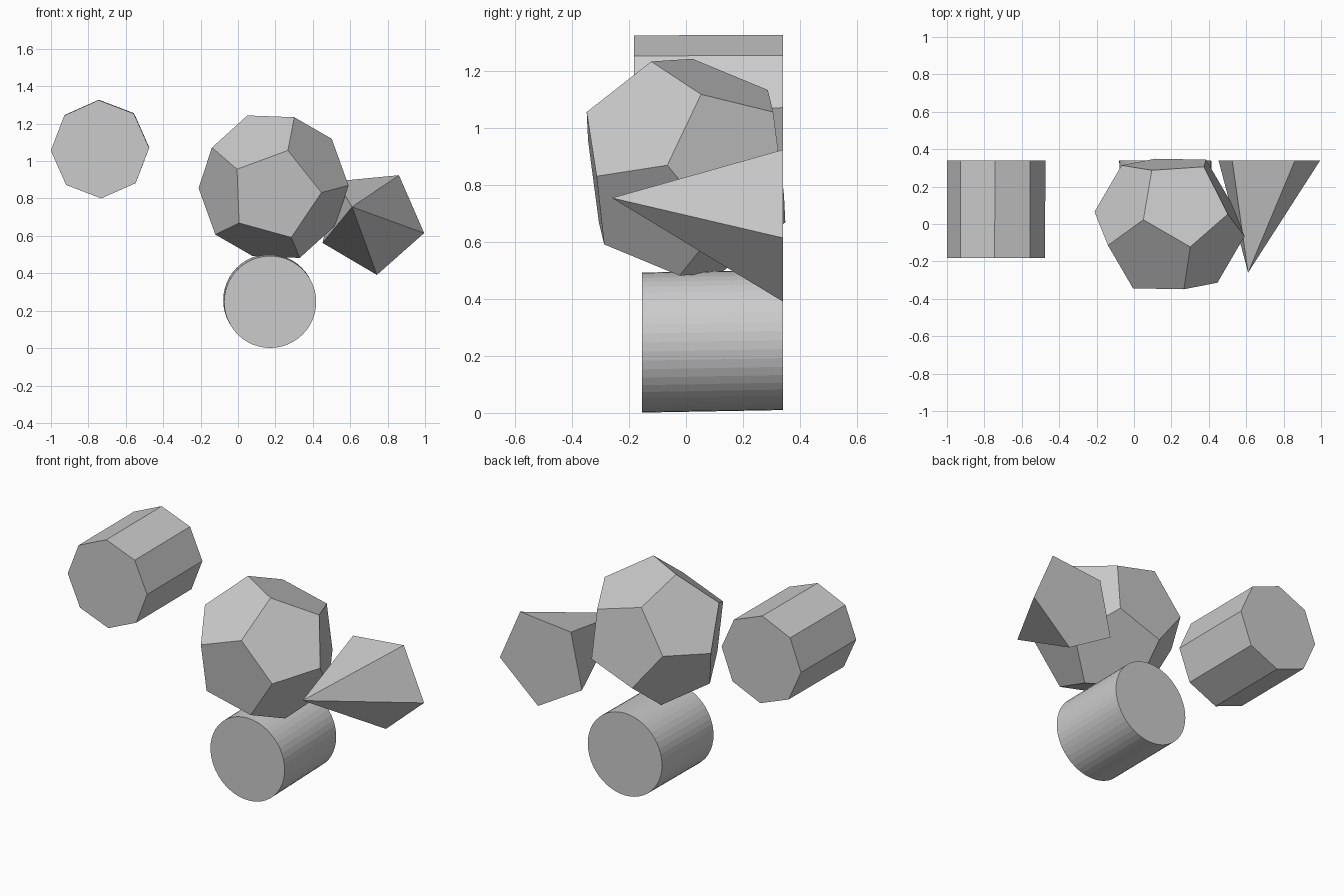
import bpy, bmesh
from math import cos, sin, radians, pi, sqrt
from mathutils import Vector

if "Cube" in bpy.data.objects:
    bpy.data.objects.remove(bpy.data.objects["Cube"])

BACK = 0.34


def finish(name, bm):
    bmesh.ops.recalc_face_normals(bm, faces=bm.faces[:])
    mesh = bpy.data.meshes.new(name)
    bm.to_mesh(mesh)
    bm.free()
    obj = bpy.data.objects.new(name, mesh)
    bpy.context.collection.objects.link(obj)
    return obj


def ring(bm, center, radius, sides, turn):
    """Regular polygon of vertices facing along y."""
    x, y, z = center
    angles = [radians(turn) + 2 * pi * i / sides for i in range(sides)]
    return [bm.verts.new((x + radius * cos(a), y, z + radius * sin(a))) for a in angles]


def prism(name, front, back, radius, sides, turn=0):
    bm = bmesh.new()
    a = ring(bm, front, radius, sides, turn)
    b = ring(bm, back, radius, sides, turn)
    bm.faces.new(a)
    bm.faces.new(b)
    for i in range(sides):
        j = (i + 1) % sides
        bm.faces.new((a[i], a[j], b[j], b[i]))
    return finish(name, bm)


def pyramid(name, apex, base, radius, sides, turn):
    bm = bmesh.new()
    b = ring(bm, base, radius, sides, turn)
    tip = bm.verts.new(apex)
    bm.faces.new(b)
    for i in range(sides):
        bm.faces.new((b[i], b[(i + 1) % sides], tip))
    return finish(name, bm)


def dodecahedron(name, center, edge, normal, toward):
    """normal: direction of one face; toward: direction of one of its corners."""
    n = Vector(normal).normalized()
    u = Vector(toward)
    u = (u - n * u.dot(n)).normalized()
    v = n.cross(u)
    phi = (1 + sqrt(5)) / 2
    r = 0.8507 * edge
    bm = bmesh.new()
    for radius, height in ((r, 1.1135 * edge), (r * phi, 0.2629 * edge)):
        for i in range(5):
            a = 2 * pi * i / 5
            p = (u * cos(a) + v * sin(a)) * radius + n * height
            for s in (1, -1):
                bm.verts.new(Vector(center) + p * s)
    bmesh.ops.convex_hull(bm, input=bm.verts[:])
    bmesh.ops.dissolve_limit(bm, angle_limit=radians(5), verts=bm.verts[:], edges=bm.edges[:])
    return finish(name, bm)


# Floating eight-sided prism on the left
prism("octagonal_prism", (-0.738, -0.182, 1.063), (-0.737, BACK, 1.065), 0.263, 8, 1.5)

# Round cylinder resting on the ground, slightly tilted
prism("cylinder", (0.172, -0.155, 0.247), (0.167, BACK, 0.256), 0.246, 48)

# Twelve-sided solid above the cylinder
dodecahedron("dodecahedron", (0.19, 0.0, 0.863), 0.29, (0.03, -0.991, -0.13), (0.068, -0.028, 0.239))

# Leaning five-sided pyramid on the right, apex toward the front
pyramid("pentagonal_pyramid", (0.61, -0.26, 0.755), (0.715, BACK, 0.677), 0.287, 5, -12.5)
